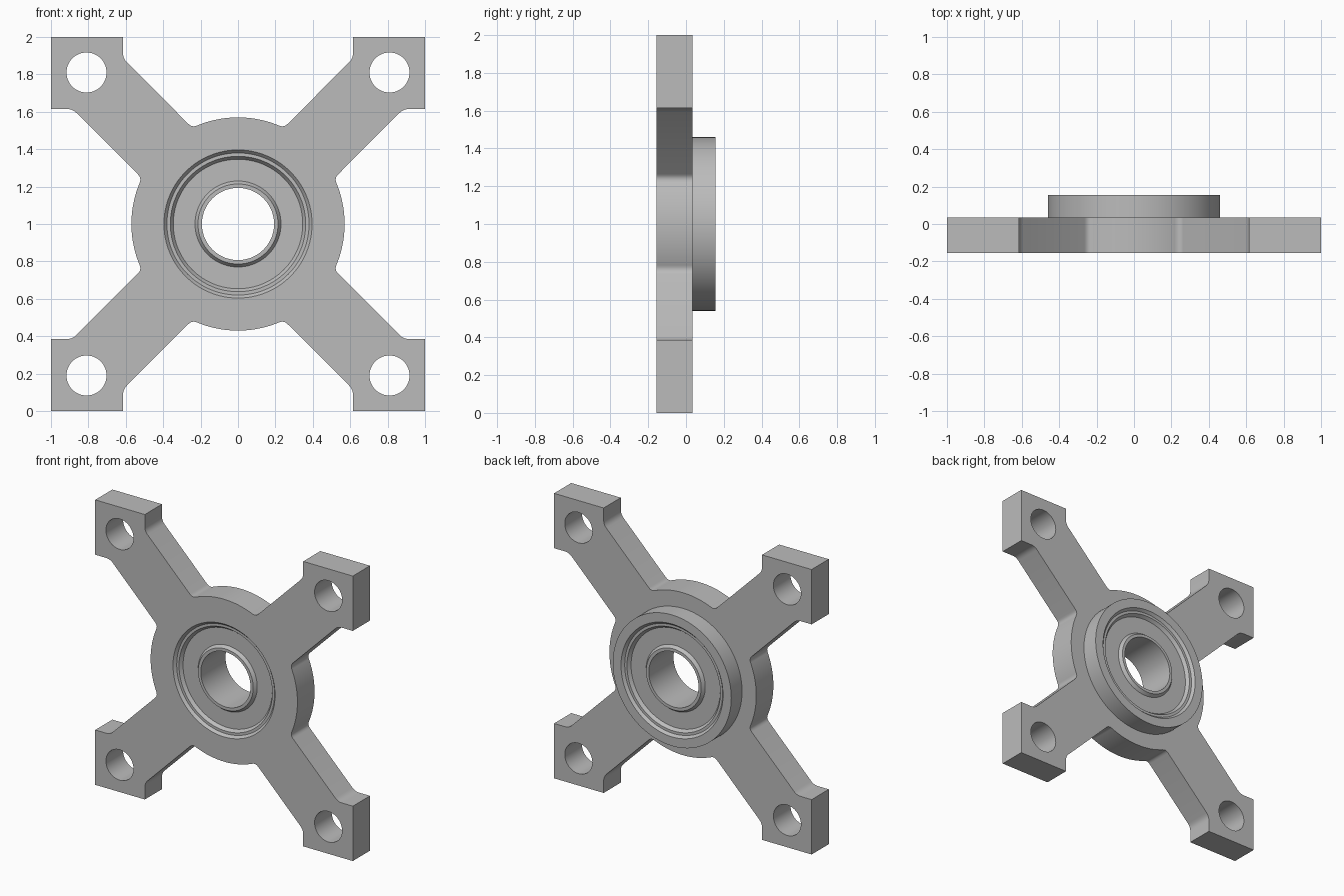
import bpy, bmesh
from math import sin, cos, pi, radians
from mathutils import Vector, Matrix

cube = bpy.data.objects.get("Cube")
if cube:
    bpy.data.objects.remove(cube, do_unlink=True)

FRONT, SEAT, BACK = -0.155, 0.035, 0.155   # plate front, plate back, boss back
HUB_R, BOSS_R, POCKET_R = 0.57, 0.46, 0.396
MID = Vector((0, 0, 1))

steel = bpy.data.materials.new("grey steel")
steel.use_nodes = True
GREY = (0.5, 0.5, 0.5, 1)
steel.diffuse_color = GREY
steel.node_tree.nodes["Principled BSDF"].inputs["Base Color"].default_value = GREY


def finish(name, bm):
    """Clean the mesh, link it and shade it smooth with sharp edges kept."""
    bmesh.ops.remove_doubles(bm, verts=bm.verts, dist=1e-5)
    bmesh.ops.recalc_face_normals(bm, faces=bm.faces)
    mesh = bpy.data.meshes.new(name)
    bm.to_mesh(mesh)
    bm.free()
    mesh.materials.append(steel)
    obj = bpy.data.objects.new(name, mesh)
    bpy.context.collection.objects.link(obj)
    bpy.ops.object.select_all(action='DESELECT')
    obj.select_set(True)
    bpy.context.view_layer.objects.active = obj
    bpy.ops.object.shade_smooth_by_angle(angle=radians(30))
    return obj


def circle(x, y, r, n):
    return [Vector((x + r * cos(2 * pi * i / n), y + r * sin(2 * pi * i / n))) for i in range(n)]


def fillet(before, corner, after, size, steps=5):
    """Round a corner between two neighbouring points."""
    a = corner + (before - corner).normalized() * size
    b = corner + (after - corner).normalized() * size
    return [a.lerp(corner, t).lerp(corner.lerp(b, t), t) for t in (i / steps for i in range(steps + 1))]


def lathe(name, profile, steps=128):
    """Revolve a closed (radius, y) profile about the bore axis."""
    bm = bmesh.new()
    verts = [bm.verts.new((r, y, MID.z)) for r, y in profile]
    edges = [bm.edges.new((v, verts[(i + 1) % len(verts)])) for i, v in enumerate(verts)]
    bmesh.ops.spin(bm, geom=verts + edges, cent=MID, axis=(0, 1, 0),
                   angle=2 * pi, steps=steps, use_merge=False)
    return finish(name, bm)


def both_faces(radius_depth):
    """Mirror a front (radius, depth) profile to the back and close it."""
    return ([(r, FRONT + d) for r, d in radius_depth] +
            [(r, BACK - d) for r, d in reversed(radius_depth)])


# Outline of one arm with its pad and stretch of hub rim, repeated four times
low = [Vector(p) for p in ((0.515, 0.245), (0.885, 0.615), (1, 0.615))]
high = [p.yx for p in reversed(low)]
arc_end = radians(22.5)
rim = [Vector((cos(a), sin(a))) * HUB_R
       for a in (arc_end * (i / 10 - 1) for i in range(21))]
next_rim = Vector((sin(arc_end), cos(arc_end))) * HUB_R
quarter = (rim + fillet(rim[-1], low[0], low[1], 0.028)
           + fillet(low[0], low[1], low[2], 0.03)
           + [low[2], Vector((1, 1)), high[0]]
           + fillet(high[0], high[1], high[2], 0.03)
           + fillet(high[1], high[2], next_rim, 0.028))
outline = [Matrix.Rotation(k * pi / 2, 2) @ p for k in range(4) for p in quarter]

# Mounting plate: outline with bearing pocket and four bolt holes
loops = [outline, circle(0, 0, POCKET_R, 128)]
loops += [circle(sx * 0.81, sy * 0.81, 0.107, 64) for sx in (-1, 1) for sy in (-1, 1)]
curve = bpy.data.curves.new("plate_outline", 'CURVE')
curve.dimensions, curve.fill_mode = '2D', 'BOTH'
curve.extrude = (SEAT - FRONT) / 2
for loop in loops:
    spline = curve.splines.new('POLY')
    spline.points.add(len(loop) - 1)
    for point, p in zip(spline.points, loop):
        point.co = (p.x, p.y, 0, 1)
    spline.use_cyclic_u = True
helper = bpy.data.objects.new("plate_outline", curve)
bpy.context.collection.objects.link(helper)
depsgraph = bpy.context.evaluated_depsgraph_get()
plate_mesh = bpy.data.meshes.new_from_object(helper.evaluated_get(depsgraph))
bm = bmesh.new()
bm.from_mesh(plate_mesh)
bm.transform(Matrix.Translation((0, (FRONT + SEAT) / 2, 1)) @ Matrix.Rotation(pi / 2, 4, 'X'))
bpy.data.objects.remove(helper, do_unlink=True)
bpy.data.meshes.remove(plate_mesh)
finish("mounting_plate", bm)

# Round boss on the back
lathe("rear_boss", [(POCKET_R, SEAT), (BOSS_R, SEAT), (BOSS_R, BACK), (POCKET_R, BACK)])

# Bearing: outer race with stepped cones, shield and inner race
lathe("outer_race", both_faces([(POCKET_R, 0), (0.38, 0.018), (0.362, 0.018), (0.346, 0.04)]))
lathe("bearing_shield", both_faces([(0.346, 0.04), (0.23, 0.04)]))
lathe("inner_race", both_faces([(0.23, 0.04), (0.214, 0.018), (0.193, 0.018)]))
